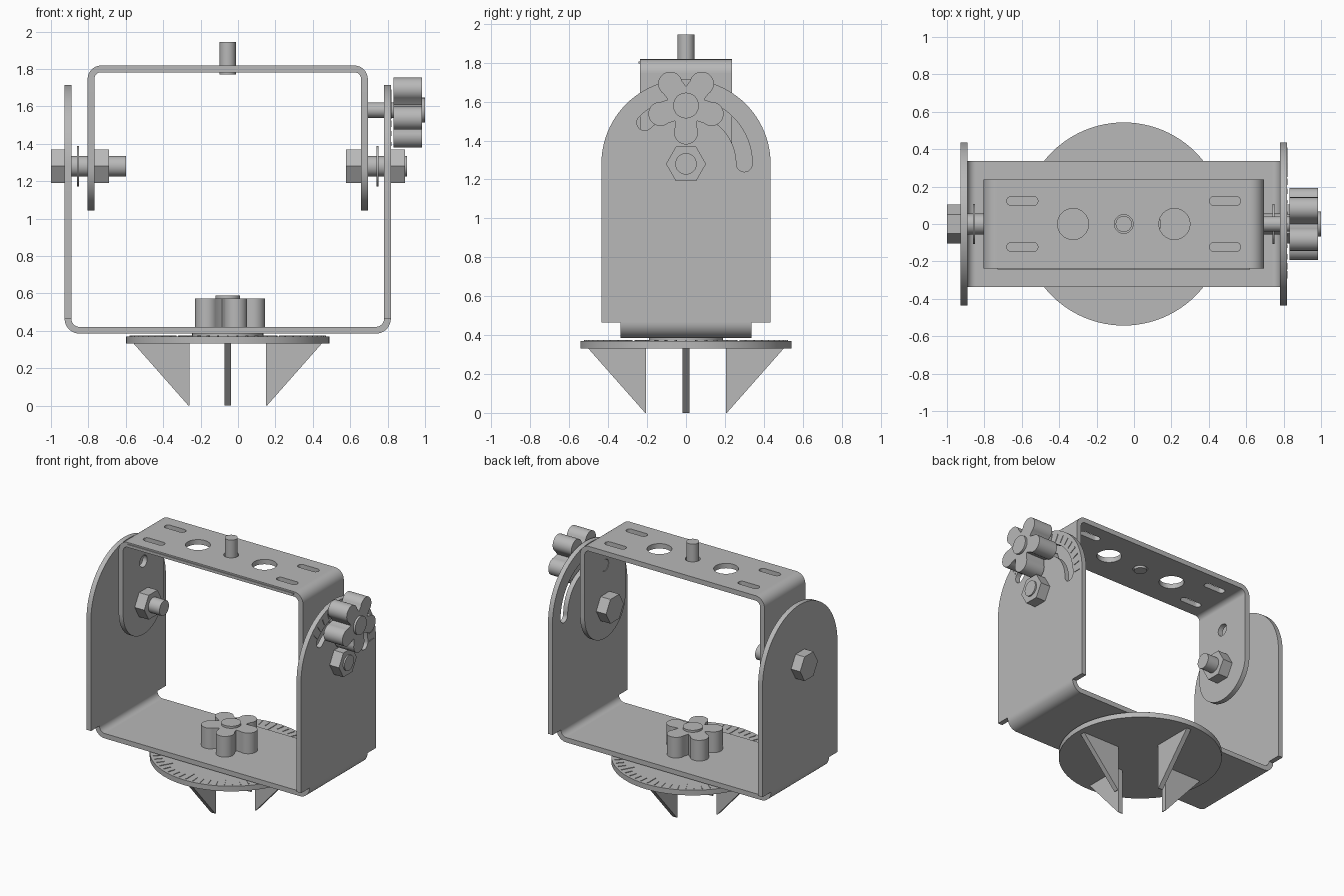
import bpy, bmesh
from math import sin, cos, pi, radians
from mathutils import Vector

if "Cube" in bpy.data.objects:
    bpy.data.objects.remove(bpy.data.objects["Cube"])

steel = bpy.data.materials.new("grey_steel")
steel.use_nodes = True
GREY = (0.48, 0.48, 0.48, 1)
steel.diffuse_color = GREY
steel.node_tree.nodes["Principled BSDF"].inputs["Base Color"].default_value = GREY

MID = -0.055      # x of the bracket centre line
PIVOT = 1.28      # height of the tilt axis
PIN = 1.58        # height of the locking pin
T = 0.036         # sheet thickness


# ---------- outline helpers (2D loops) ----------
def arc(c, r, a0, a1, n=24):
    return [(c[0] + r * cos(radians(a0 + (a1 - a0) * i / n)),
             c[1] + r * sin(radians(a0 + (a1 - a0) * i / n))) for i in range(n + 1)]


def circle(c, r, n=48):
    return arc(c, r, 0, 360, n)[:-1]


def rect(u0, u1, v0, v1):
    return [(u0, v0), (u1, v0), (u1, v1), (u0, v1)]


def slot(c, half, r):
    return arc((c[0] + half, c[1]), r, -90, 90, 12) + arc((c[0] - half, c[1]), r, 90, 270, 12)


def arc_slot(c, r, w, a0, a1):
    def end(a):
        return (c[0] + r * cos(radians(a)), c[1] + r * sin(radians(a)))
    return (arc(c, r + w, a0, a1, 40) + arc(end(a1), w, a1, a1 + 180, 12)[1:-1]
            + arc(c, r - w, a1, a0, 40) + arc(end(a0), w, a0 + 180, a0 + 360, 12)[1:-1])


def star(c, start):
    """Five round lobes with hollows between them."""
    pts = []
    for k in range(5):
        a = start + 72 * k
        lobe = (c[0] + 0.138 * cos(radians(a)), c[1] + 0.138 * sin(radians(a)))
        pts += arc(lobe, 0.062, a - 112, a + 112, 20)
        v = radians(a + 36)
        pts.append((c[0] + 0.098 * cos(v), c[1] + 0.098 * sin(v)))
    return pts


def tick(c, r0, r1, a, w=0.003):
    d = Vector((cos(radians(a)), sin(radians(a))))
    s = Vector((-d.y, d.x)) * w
    o = Vector(c)
    return [tuple(p) for p in (o + d * r0 - s, o + d * r1 - s, o + d * r1 + s, o + d * r0 + s)]


# ---------- solid helpers ----------
AXES = {"x": lambda u, v, w: (w, u, v),
        "y": lambda u, v, w: (u, w, v),
        "z": lambda u, v, w: (u, v, w)}


def slab(name, axis, lo, hi, *loops):
    """Extrude the loops along an axis; loops inside others become holes."""
    cu = bpy.data.curves.new(name, "CURVE")
    cu.dimensions, cu.fill_mode, cu.extrude = "2D", "BOTH", (hi - lo) / 2
    for loop in loops:
        sp = cu.splines.new("POLY")
        sp.points.add(len(loop) - 1)
        for p, (u, v) in zip(sp.points, loop):
            p.co = (u, v, 0, 1)
        sp.use_cyclic_u = True
    ob = bpy.data.objects.new(name, cu)
    bpy.context.collection.objects.link(ob)
    bpy.ops.object.select_all(action="DESELECT")
    ob.select_set(True)
    bpy.context.view_layer.objects.active = ob
    bpy.ops.object.convert(target="MESH")
    ob = bpy.context.view_layer.objects.active
    bm = bmesh.new()
    bm.from_mesh(ob.data)
    for v in bm.verts:
        v.co = AXES[axis](v.co.x, v.co.y, v.co.z + (lo + hi) / 2)
    bmesh.ops.remove_doubles(bm, verts=bm.verts, dist=0.0002)
    bmesh.ops.recalc_face_normals(bm, faces=bm.faces)
    bm.to_mesh(ob.data)
    bm.free()
    ob.data.materials.clear()
    ob.data.materials.append(steel)
    bpy.ops.object.shade_smooth_by_angle(angle=radians(30))
    return ob


def rod(name, axis, lo, hi, c, r):
    return slab(name, axis, lo, hi, circle(c, r))


def hexagon(name, lo, hi):
    return slab(name, "x", lo, hi, circle((0, PIVOT), 0.103, 6))


def bends(name, half, z, r, y, up):
    """Rounded sheet corners on both sides of a bracket."""
    for side, s in (("left", 1), ("right", -1)):
        c = (MID + s * (half - r), z + up * r)
        ring = [(c[0] + s * R * cos(radians(a)), c[1] - up * R * sin(radians(a)))
                for R, angles in ((r, range(0, 91, 6)), (r - T, range(90, -1, -6)))
                for a in angles]
        slab(f"{name}_bend_{side}", "y", -y, y, ring)


# ---------- outer bracket ----------
OUT, BEND = 0.872, 0.08
BASE_Z = 0.385
slab("outer_bracket_base", "z", BASE_Z, BASE_Z + T,
     rect(MID - OUT + BEND, MID + OUT - BEND, -0.337, 0.337))
bends("outer_bracket", OUT, BASE_Z, BEND, 0.337, 1)
cheek = [(-0.435, BASE_Z + BEND), (0.435, BASE_Z + BEND)] + arc((0, PIVOT), 0.435, 0, 180, 48)
slab("outer_cheek_right", "x", MID - OUT, MID - OUT + T, cheek)
slab("outer_cheek_left", "x", MID + OUT - T, MID + OUT, cheek,
     arc_slot((0, PIVOT), 0.3, 0.041, 0, 135))
slab("tilt_scale", "x", MID + OUT, MID + OUT + 0.004,
     *[tick((0, PIVOT), 0.36, 0.41, a) for a in range(0, 136, 9)])

# ---------- inner bracket ----------
INN, TOP, R2 = 0.749, 1.818, 0.072
top_holes = [circle((MID + s * 0.271, 0), 0.083) for s in (-1, 1)]
top_holes += [slot((MID + s * 0.542, t * 0.123), 0.058, 0.025) for s in (-1, 1) for t in (-1, 1)]
slab("inner_bracket_top", "z", TOP - T, TOP,
     rect(MID - INN + R2, MID + INN - R2, -0.237, 0.237), circle((MID, 0), 0.05), *top_holes)
bends("inner_bracket", INN, TOP, R2, 0.237, -1)
arm = [(0.237, TOP - R2), (-0.237, TOP - R2)] + arc((0, PIVOT), 0.237, 180, 360, 36)
for side, x in (("right", MID - INN), ("left", MID + INN - T)):
    slab("inner_arm_" + side, "x", x, x + T, arm, circle((0, PIN), 0.043))
slab("front_lip", "y", -0.244, -0.237, rect(MID - 0.675, MID + 0.675, 1.796, 1.807))
rod("top_stud", "z", 1.77, 1.945, (MID, 0), 0.043)

# ---------- pivot bolts ----------
axle = (0, PIVOT)
hexagon("right_bolt_head", -1.0, MID - OUT)
rod("right_bolt_shaft", "x", -0.94, -0.60, axle, 0.055)
rod("right_washer", "x", -0.862, -0.85, axle, 0.108)
hexagon("right_nut", MID - INN + T, -0.69)
hexagon("left_bolt_head", 0.578, MID + INN - T)
rod("left_bolt_shaft", "x", 0.65, 0.904, axle, 0.055)
rod("left_washer", "x", 0.74, 0.752, axle, 0.108)
hexagon("left_nut", MID + OUT, 0.893)

# ---------- locking knobs ----------
rod("tilt_knob_shaft", "x", 0.66, 0.84, (0, PIN), 0.041)
slab("tilt_knob", "x", 0.832, 0.984, star((0, PIN), -90))
rod("tilt_knob_cap", "x", 0.98, 1.0, (0, PIN), 0.066)
slab("pan_knob", "z", BASE_Z + T, 0.573, star((MID, 0), 0))
rod("pan_knob_cap", "z", 0.57, 0.588, (MID, 0), 0.066)

# ---------- dial plate and fins ----------
rod("pan_spacer", "z", 0.368, BASE_Z, (MID, 0), 0.19)
slab("dial_plate", "z", 0.332, 0.37, circle((MID, 0), 0.543, 96))
slab("pan_scale", "z", 0.37, 0.374,
     *[tick((MID, 0), 0.43 if a % 30 == 0 else 0.47, 0.525, a) for a in range(0, 360, 6)])
for s, sx, sy in ((1, "left", "back"), (-1, "right", "front")):
    for name, axis, o, mid in ((sx, "y", MID, 0), (sy, "x", 0, MID)):
        tri = [(o + s * 0.205, 0.334), (o + s * 0.505, 0.334),
               (o + s * 0.21, 0), (o + s * 0.205, 0)]
        slab("fin_" + name, axis, mid - T / 2, mid + T / 2, tri)
